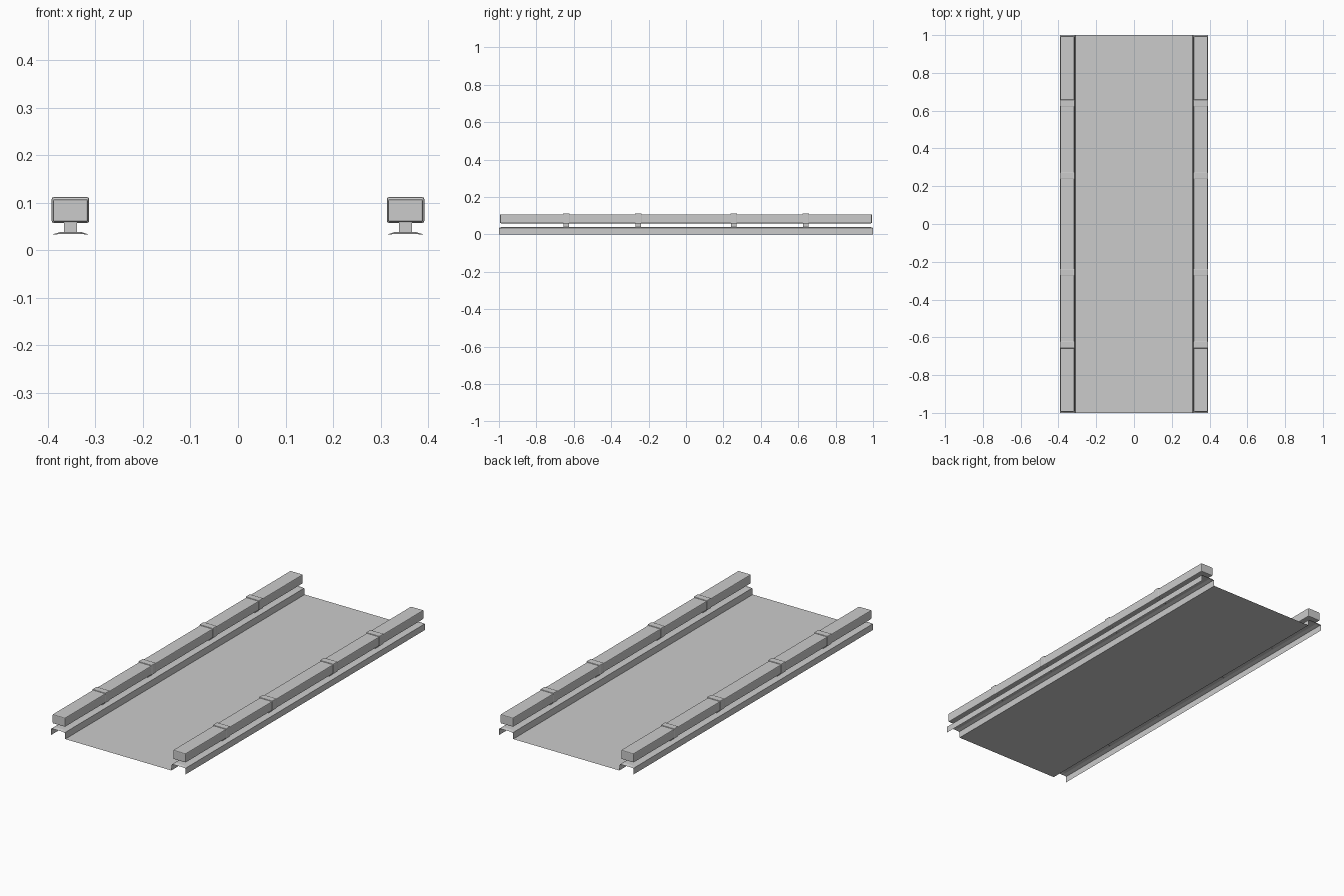
import bpy, bmesh

if "Cube" in bpy.data.objects:
    bpy.data.objects.remove(bpy.data.objects["Cube"])


def link(name, bm):
    me = bpy.data.meshes.new(name)
    bm.to_mesh(me)
    bm.free()
    ob = bpy.data.objects.new(name, me)
    bpy.context.collection.objects.link(ob)
    return ob


def box(name, loc, size, bevel=0.0):
    bm = bmesh.new()
    bmesh.ops.create_cube(bm, size=1)
    bmesh.ops.scale(bm, vec=size, verts=bm.verts)
    bmesh.ops.translate(bm, vec=loc, verts=bm.verts)
    if bevel:
        bmesh.ops.bevel(bm, geom=bm.edges[:], offset=bevel, segments=2,
                        profile=0.5, affect='EDGES')
    return link(name, bm)


# Folded sheet deck: floor, inner walls, crowned flanges and outer lips
half_mid = [(0.31, 0.0), (0.313, 0.033), (0.331, 0.039), (0.373, 0.039),
            (0.392, 0.033), (0.392, 0.0)]
half_end = [(0.31, 0.0), (0.313, 0.033), (0.331, 0.0345), (0.373, 0.0345),
            (0.392, 0.033), (0.392, 0.0)]
bm = bmesh.new()
rows = []
for y, half in ((-1, half_end), (-0.985, half_mid), (0.985, half_mid), (1, half_end)):
    profile = [(-x, z) for x, z in reversed(half)] + half
    rows.append([bm.verts.new((x, y, z)) for x, z in profile])
for a, b in zip(rows, rows[1:]):
    for i in range(len(a) - 1):
        bm.faces.new((a[i], a[i + 1], b[i + 1], b[i]))
link("deck_sheet", bm)

# Side rails with clamps and short stems
for side, s in (("left", -1), ("right", 1)):
    x = s * 0.3525
    box(f"{side}_rail", (x, 0, 0.0835), (0.074, 1.988, 0.048), 0.004)
    for i, y in enumerate((-0.64, -0.255, 0.255, 0.64)):
        box(f"{side}_clamp_{i + 1}", (x, y, 0.085), (0.079, 0.036, 0.054), 0.004)
        box(f"{side}_stem_{i + 1}", (x, y, 0.0485), (0.027, 0.03, 0.023))
